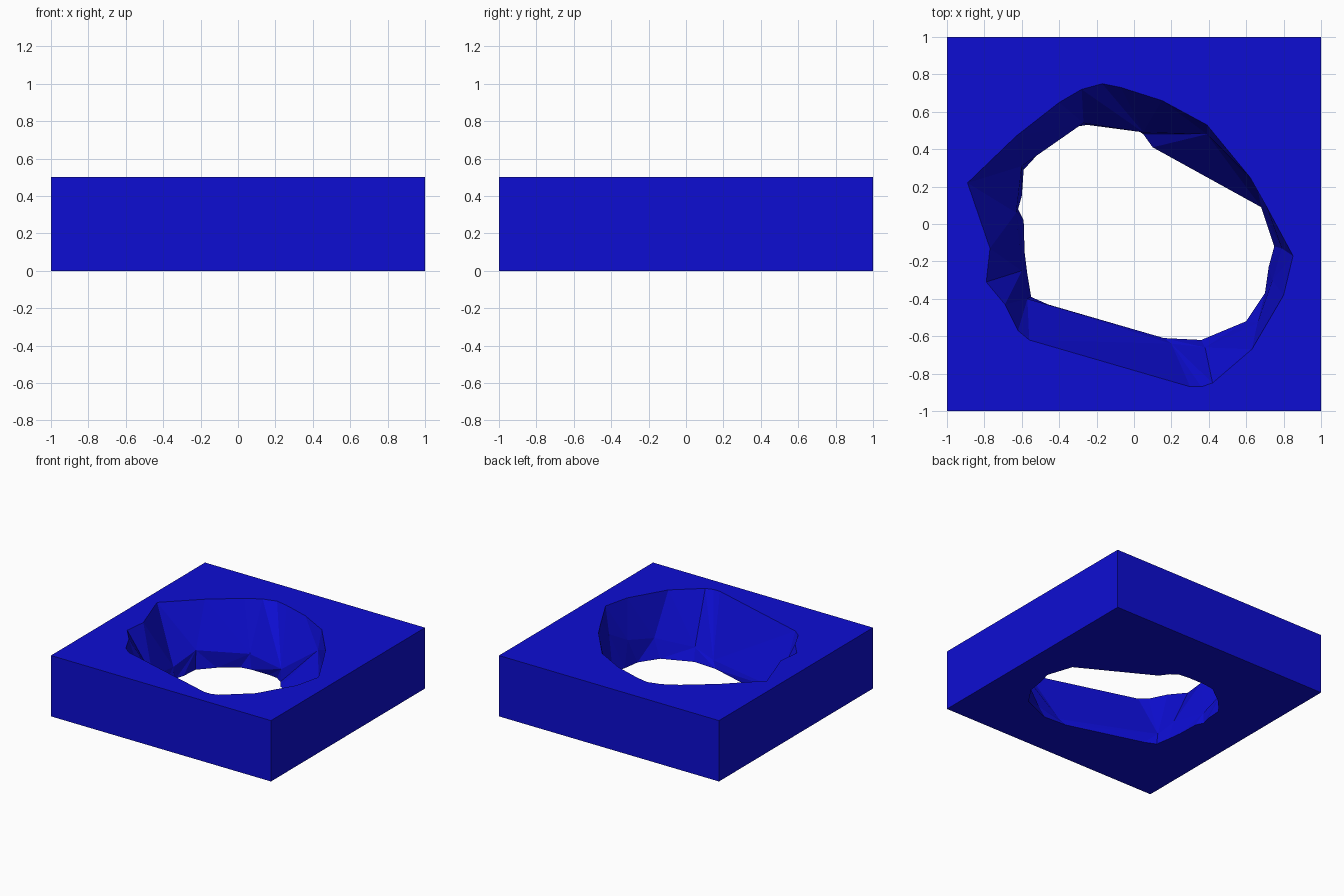
import bpy
import bmesh
from math import atan2, pi

cube = bpy.data.objects.get("Cube")
if cube:
    bpy.data.objects.remove(cube, do_unlink=True)

HEIGHT = 0.5

# Rock-like opening: outline at the top face, a break line in the wall, outline at the base
RIM = [(.85, -.17), (.71, .09), (.62, .25), (.39, .53), (.15, .66), (-.07, .73),
       (-.17, .75), (-.28, .72), (-.4, .65), (-.63, .47), (-.89, .22), (-.77, -.13),
       (-.79, -.31), (-.69, -.43), (-.62, -.57), (-.56, -.62), (.3, -.87), (.36, -.87),
       (.42, -.85), (.63, -.67), (.8, -.38)]
BREAK = [(.79, -.13, .3), (.66, .19, .3), (.39, .48, .35), (.05, .49, .1),
         (-.27, .54, .12), (-.6, .31, .15), (-.63, .06, .1), (-.6, -.25, .15),
         (-.57, -.4, .1), (.2, -.64, .05), (.38, -.66, .1), (.66, -.53, .15),
         (.74, -.3, .2)]
BASE = [(.75, -.12), (.68, .09), (.1, .41), (.05, .48), (-.01, .52), (-.09, .53),
        (-.25, .53), (-.34, .515), (-.48, .41), (-.59, .29), (-.6, .15), (-.62, .08),
        (-.59, .02), (-.585, -.15), (-.57, -.27), (-.55, -.39), (-.46, -.43),
        (.16, -.61), (.36, -.62), (.6, -.52), (.7, -.37), (.72, -.23)]


def angle(vert):
    return atan2(vert.co.y, vert.co.x)


def add_ring(bm, points):
    """Make a ring of vertices sorted around the centre."""
    return sorted((bm.verts.new(p) for p in points), key=angle)


def zip_rings(bm, lower, upper):
    """Join two rings of different counts with triangles, advancing by angle."""
    i = j = 0
    n, m = len(lower), len(upper)

    def turn(ring, k):
        return angle(ring[k % len(ring)]) + 2 * pi * (k // len(ring))

    while i < n or j < m:
        a, b = lower[i % n], upper[j % m]
        if j == m or (i < n and turn(lower, i + 1) <= turn(upper, j + 1)):
            i += 1
            bm.faces.new((a, lower[i % n], b))
        else:
            j += 1
            bm.faces.new((a, upper[j % m], b))


def loop_edges(bm, ring):
    edges = []
    for a, b in zip(ring, ring[1:] + ring[:1]):
        edges.append(bm.edges.get((a, b)) or bm.edges.new((a, b)))
    return edges


bm = bmesh.new()
base = add_ring(bm, [(x, y, 0) for x, y in BASE])
middle = add_ring(bm, BREAK)
rim = add_ring(bm, [(x, y, HEIGHT) for x, y in RIM])

# Opening walls
zip_rings(bm, base, middle)
zip_rings(bm, middle, rim)

# Outer sides of the square slab
square = [(-1, -1), (1, -1), (1, 1), (-1, 1)]
low = [bm.verts.new((x, y, 0)) for x, y in square]
high = [bm.verts.new((x, y, HEIGHT)) for x, y in square]
for k in range(4):
    n = (k + 1) % 4
    bm.faces.new((low[k], low[n], high[n], high[k]))

# Top and bottom faces around the opening
for corners, ring, up in ((high, rim, 1), (low, base, -1)):
    edges = loop_edges(bm, corners) + loop_edges(bm, ring)
    bmesh.ops.triangle_fill(bm, edges=edges, use_beauty=True, normal=(0, 0, up))
bmesh.ops.recalc_face_normals(bm, faces=bm.faces[:])

mesh = bpy.data.meshes.new("slab_with_opening")
bm.to_mesh(mesh)
bm.free()
slab = bpy.data.objects.new("slab_with_opening", mesh)
bpy.context.collection.objects.link(slab)

# Deep blue surface
blue = bpy.data.materials.new("deep_blue")
blue.use_nodes = True
colour = (0.004, 0.004, 0.65, 1)
blue.diffuse_color = colour
blue.node_tree.nodes["Principled BSDF"].inputs["Base Color"].default_value = colour
mesh.materials.append(blue)
